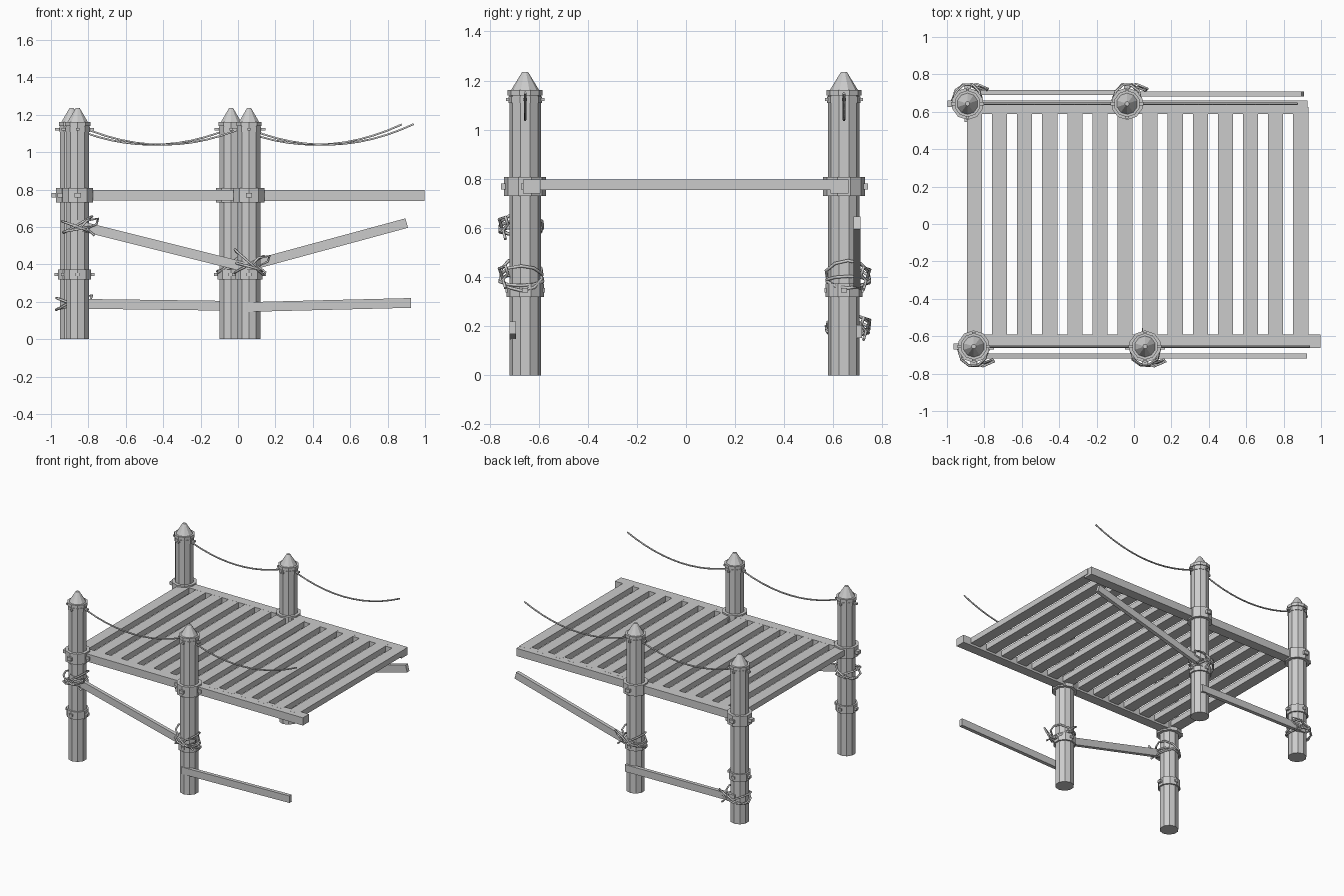
import bpy, bmesh, math, random
from math import pi, cos, sin
from mathutils import Matrix, Vector

if "Cube" in bpy.data.objects:
    bpy.data.objects.remove(bpy.data.objects["Cube"])

random.seed(4)
SIDES = 10


def finish(name, bm):
    bmesh.ops.recalc_face_normals(bm, faces=bm.faces)
    me = bpy.data.meshes.new(name)
    bm.to_mesh(me)
    bm.free()
    ob = bpy.data.objects.new(name, me)
    bpy.context.collection.objects.link(ob)
    return ob


def add_box(bm, c, s, rot_y=0.0):
    m = Matrix.Translation(c) @ Matrix.Rotation(rot_y, 4, 'Y') @ Matrix.Diagonal((*s, 1))
    bmesh.ops.create_cube(bm, size=1, matrix=m)


def add_lathe(bm, x, y, profile):
    # stacked polygon rings, closed at both ends
    rings = [[bm.verts.new((x + r * sin(2 * pi * i / SIDES), y + r * cos(2 * pi * i / SIDES), z))
              for i in range(SIDES)] for r, z in profile]
    for a, b in zip(rings, rings[1:]):
        for i in range(SIDES):
            j = (i + 1) % SIDES
            bm.faces.new((a[i], a[j], b[j], b[i]))
    bm.faces.new(rings[0])
    bm.faces.new(rings[-1])


def rope(name, paths, radius):
    cu = bpy.data.curves.new(name, 'CURVE')
    cu.dimensions = '3D'
    cu.bevel_depth = radius
    cu.bevel_resolution = 1
    cu.use_fill_caps = True
    for pts, closed in paths:
        sp = cu.splines.new('POLY')
        sp.points.add(len(pts) - 1)
        for p, co in zip(sp.points, pts):
            p.co = (*co, 1)
        sp.use_cyclic_u = closed
    ob = bpy.data.objects.new(name, cu)
    bpy.context.collection.objects.link(ob)


def brace(name, y, a, b):
    (x0, z0), (x1, z1) = a, b
    bm = bmesh.new()
    add_box(bm, ((x0 + x1) / 2, y, (z0 + z1) / 2),
            (math.hypot(x1 - x0, z1 - z0), 0.027, 0.052), -math.atan2(z1 - z0, x1 - x0))
    finish(name, bm)


def lashing(name, x, y, z, tilt):
    # uneven loops round post and brace, with a loose knot on the outside
    s = 1 if y > 0 else -1
    paths = []
    for k in range(3):
        t = tilt * (0.5 + 0.5 * k) * (-1 if k == 1 else 1)
        pts = []
        for i in range(10):
            a = 2 * pi * i / 10
            w = random.uniform(0.97, 1.1)
            pts.append((x + 0.076 * w * cos(a), y + s * 0.016 + 0.085 * w * sin(a),
                        z + t * cos(a) + (k - 1) * 0.012))
        paths.append((pts, True))
    kx, ky = x + 0.06, y + s * 0.09
    paths.append(([(kx - 0.05, ky, z - 0.01), (kx - 0.01, ky + s * 0.016, z + 0.035),
                   (kx + 0.05, ky - s * 0.01, z + 0.045), (kx + 0.04, ky - s * 0.02, z + 0.015),
                   (kx - 0.01, ky, z - 0.01), (kx + 0.03, ky - s * 0.01, z - 0.045)], False))
    rope(name, paths, 0.0065)


FY, BY = -0.655, 0.643
posts = {"front_left": (-0.857, FY), "front_middle": (0.059, FY),
         "back_left": (-0.89, BY), "back_middle": (-0.037, BY)}

for label, (x, y) in posts.items():
    # pointed post
    bm = bmesh.new()
    add_lathe(bm, x, y, [(0.064, 0), (0.064, 1.15), (0.012, 1.235)])
    finish(label + "_post", bm)
    # collars with crossed pins
    for part, z0, z1, r, reach, pin in (("deck_collar", 0.73, 0.808, 0.086, 0.108, 0.024),
                                        ("lower_band", 0.318, 0.374, 0.076, 0.09, 0.018),
                                        ("rope_band", 1.14, 1.162, 0.071, 0.0, 0.0),
                                        ("neck_band", 1.108, 1.136, 0.068, 0.088, 0.012)):
        bm = bmesh.new()
        add_lathe(bm, x, y, [(r, z0), (r, z1)])
        if reach:
            c = (x, y, (z0 + z1) / 2)
            add_box(bm, c, (2 * reach, pin * 1.4, pin))
            add_box(bm, c, (pin * 1.4, 2 * reach - 0.02, pin))
        finish(f"{label}_{part}", bm)

# deck side beams, each in two lengths
for name, y, cuts in (("front_beam", -0.628, (-0.87, -0.013, 0.997)),
                      ("back_beam", 0.625, (-0.89, -0.035, 0.928))):
    for i in range(2):
        bm = bmesh.new()
        x0, x1 = cuts[i], cuts[i + 1]
        add_box(bm, ((x0 + x1) / 2, y, 0.769 - 0.001 * i), (x1 - x0, 0.072, 0.057))
        finish(f"{name}_{i + 1}", bm)

# deck slats
for i in range(14):
    bm = bmesh.new()
    add_box(bm, (-0.853 + 0.1342 * i, 0, 0.776), (0.081, 1.25, 0.042))
    finish(f"deck_slat_{i + 1:02d}", bm)

# side braces
brace("front_diagonal_brace", -0.706, (-0.88, 0.615), (0.06, 0.38))
brace("front_low_brace", -0.706, (0.04, 0.172), (0.925, 0.194))
brace("back_diagonal_brace", 0.696, (-0.06, 0.36), (0.902, 0.621))
brace("back_low_brace", 0.703, (-0.9, 0.19), (0.0, 0.178))

# lashings
lashing("front_left_lashing", -0.857, FY, 0.60, 0.03)
lashing("front_middle_lashing", 0.059, FY, 0.40, -0.045)
lashing("back_left_lashing", -0.89, BY, 0.19, 0.03)
lashing("back_middle_lashing", -0.037, BY, 0.395, 0.04)

# sagging rope handrails
for name, y, spans in (("front_rope", FY, ((-0.857, -0.40, 0.059), (0.059, 0.47, 0.94))),
                       ("back_rope", BY, ((-0.89, -0.46, -0.037), (-0.037, 0.41, 0.875)))):
    for n, (x0, xm, x1) in enumerate(spans):
        pts = []
        for i in range(13):
            x = x0 + (x1 - x0) * i / 12
            pts.append((x, y, 1.04 + 0.5 * (x - xm) ** 2))
        rope(f"{name}_{n + 1}", [(pts, False)], 0.0055)
